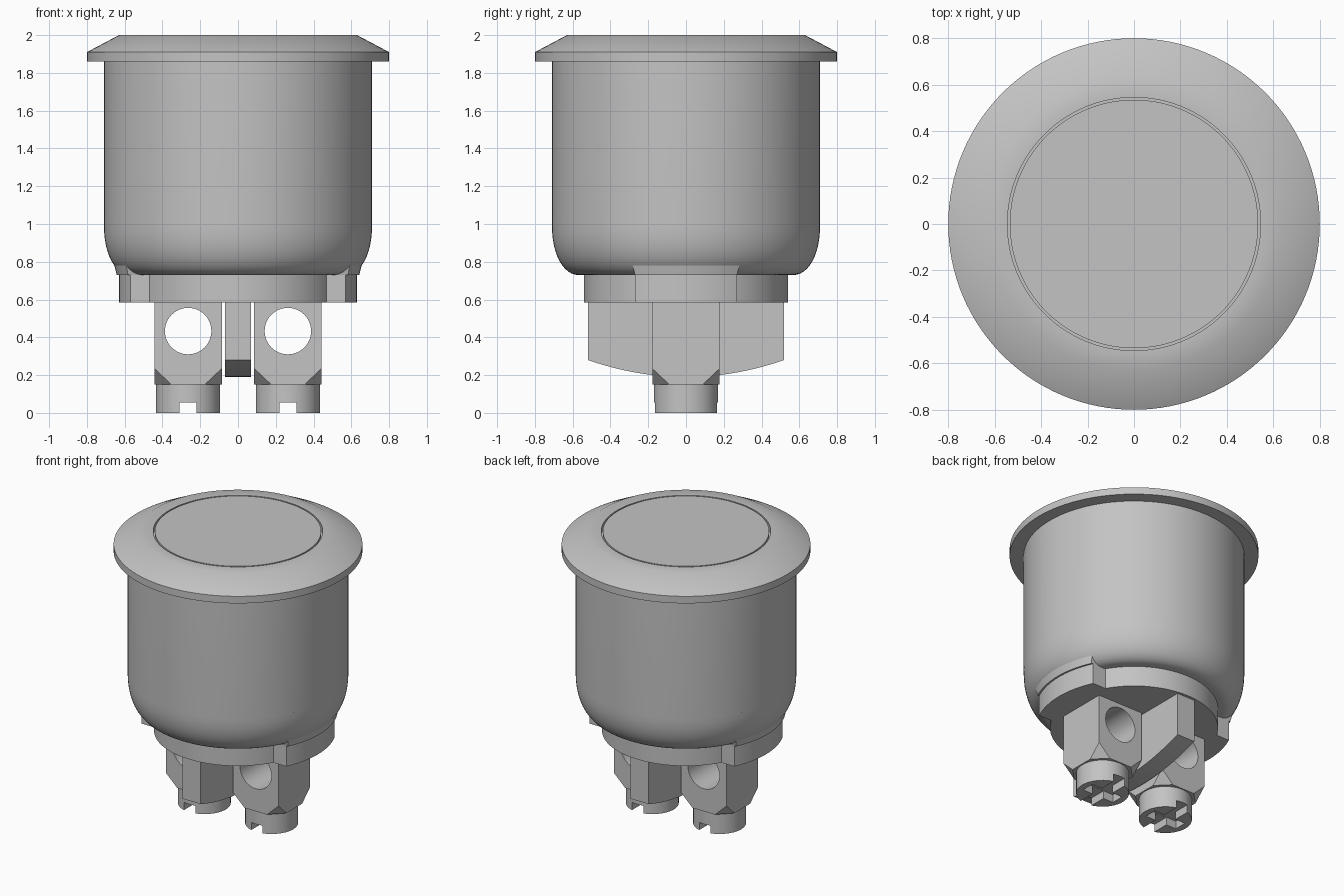
import bpy, bmesh
from math import sin, cos, asin, pi, radians, sqrt

if "Cube" in bpy.data.objects:
    bpy.data.objects.remove(bpy.data.objects["Cube"], do_unlink=True)

grey = bpy.data.materials.new("plain grey")
grey.use_nodes = True
grey.diffuse_color = (0.55, 0.55, 0.55, 1)
grey.node_tree.nodes["Principled BSDF"].inputs["Base Color"].default_value = grey.diffuse_color


def finish(name, bm, smooth=True):
    """Turn a bmesh into a named, shaded object."""
    bmesh.ops.recalc_face_normals(bm, faces=bm.faces)
    mesh = bpy.data.meshes.new(name)
    bm.to_mesh(mesh)
    bm.free()
    mesh.materials.append(grey)
    obj = bpy.data.objects.new(name, mesh)
    bpy.context.collection.objects.link(obj)
    if smooth:
        shade(obj)
    return obj


def shade(obj):
    bpy.ops.object.select_all(action='DESELECT')
    obj.select_set(True)
    bpy.context.view_layer.objects.active = obj
    bpy.ops.object.shade_smooth_by_angle(angle=radians(30))


def lathe(name, profile, x=0, steps=128):
    """Spin a radius/height profile about a vertical axis."""
    bm = bmesh.new()
    verts = [bm.verts.new((x + r, 0, z)) for r, z in profile]
    edges = [bm.edges.new(pair) for pair in zip(verts, verts[1:])]
    bmesh.ops.spin(bm, geom=verts + edges, cent=(x, 0, 0), axis=(0, 0, 1),
                   angle=2 * pi, steps=steps)
    bmesh.ops.remove_doubles(bm, verts=bm.verts, dist=1e-4)
    return finish(name, bm)


def loft(name, low, high):
    """Join two matching outlines with side walls and caps."""
    bm = bmesh.new()
    a = [bm.verts.new(p) for p in low]
    b = [bm.verts.new(p) for p in high]
    bm.faces.new(a)
    bm.faces.new(b)
    for i in range(len(a)):
        j = (i + 1) % len(a)
        bm.faces.new((a[i], a[j], b[j], b[i]))
    return finish(name, bm)


def arc(radius, start, end, steps):
    return [(radius * cos(start + (end - start) * i / steps),
             radius * sin(start + (end - start) * i / steps)) for i in range(steps + 1)]


def at_height(points, z):
    return [(x, y, z) for x, y in points]


def box(size, centre):
    bm = bmesh.new()
    bmesh.ops.create_cube(bm, size=1)
    for v in bm.verts:
        v.co = [c + s * k for c, s, k in zip(centre, size, v.co)]
    return finish("cutter", bm, False)


def cut(obj, cutter):
    """Subtract a cutter and discard it."""
    cutter.hide_render = True
    mod = obj.modifiers.new("cut", 'BOOLEAN')
    mod.operation, mod.solver, mod.object = 'DIFFERENCE', 'EXACT', cutter
    bpy.context.view_layer.objects.active = obj
    bpy.ops.object.modifier_apply(modifier=mod.name)
    bpy.data.objects.remove(cutter, do_unlink=True)


# Flange with sloping rim and a fine groove round the button
lathe("flange", [(0.70, 1.86), (0.80, 1.86), (0.80, 1.91), (0.63, 2.0),
                 (0.545, 2.0), (0.545, 1.96), (0.5, 1.96)])
lathe("button", [(0, 2.0), (0.535, 2.0), (0.535, 1.95)])

# Barrel whose lower edge rounds inwards
bowl = [(0.57 + 0.14 * cos(t * pi / 24), 1.0 - 0.27 * sin(t * pi / 24) ** 0.9)
        for t in range(13)]
lathe("body", [(0.71, 1.87)] + bowl + [(0, 0.73)])

# Tapered side ears
EAR = 0.27


def ear_section(radius, half, z, side):
    a = asin(half / radius)
    points = arc(radius, -a, a, 16) + [(0.4, half), (0.4, -half)]
    return [(side * x, y, z) for x, y in points]


for side, word in ((1, "left"), (-1, "right")):
    loft(word + "_ear", ear_section(0.642, EAR, 0.73, side),
         ear_section(0.71, 0.335, 1.0, side))

# Collar: a disc with two wider lugs
wide, narrow = asin(EAR / 0.63), asin(EAR / 0.54)
outline = (arc(0.63, -wide, wide, 16) + arc(0.54, narrow, pi - narrow, 48)
           + arc(0.63, pi - wide, pi + wide, 16)
           + arc(0.54, pi + narrow, 2 * pi - narrow, 48))
loft("collar", at_height(outline, 0.585), at_height(outline, 0.735))

# Divider fin with curved lower edge
fin = [(-0.52, 0.6)] + [(-0.52 + 1.04 * i / 24, 0.28 - 0.09 * (1 - (i / 12 - 1) ** 2))
                        for i in range(25)] + [(0.52, 0.6)]
loft("divider_fin", [(-0.07, y, z) for y, z in fin], [(0.07, y, z) for y, z in fin])

# Terminals with clipped lower corners, wire holes and slotted screws
HALF, CLIP = 0.178, 0.09
for side, word in ((1, "left"), (-1, "right")):
    cx = side * 0.264
    bm = bmesh.new()
    for sx in (1, -1):
        for sy in (1, -1):
            for dx, dy, z in ((0, 0, 0.6), (0, 0, 0.235), (CLIP, 0, 0.15), (0, CLIP, 0.15)):
                bm.verts.new((cx + sx * (HALF - dx), sy * (HALF - dy), z))
    bmesh.ops.convex_hull(bm, input=bm.verts)
    bmesh.ops.dissolve_limit(bm, angle_limit=0.01, verts=bm.verts, edges=bm.edges)
    terminal = finish(word + "_terminal", bm, False)
    hole = [(cx + x, z + 0.433) for x, z in arc(0.123, 0, 2 * pi, 48)[:-1]]
    cut(terminal, loft("cutter", [(x, -0.3, z) for x, z in hole],
                       [(x, 0.3, z) for x, z in hole]))
    shade(terminal)

    screw = lathe(word + "_screw", [(0, 0), (0.17, 0), (0.17, 0.16), (0, 0.16)], cx, 48)
    cut(screw, box((0.09, 0.5, 0.11), (cx, 0, 0)))
    cut(screw, box((0.25, 0.09, 0.112), (cx, 0, 0)))
    shade(screw)
